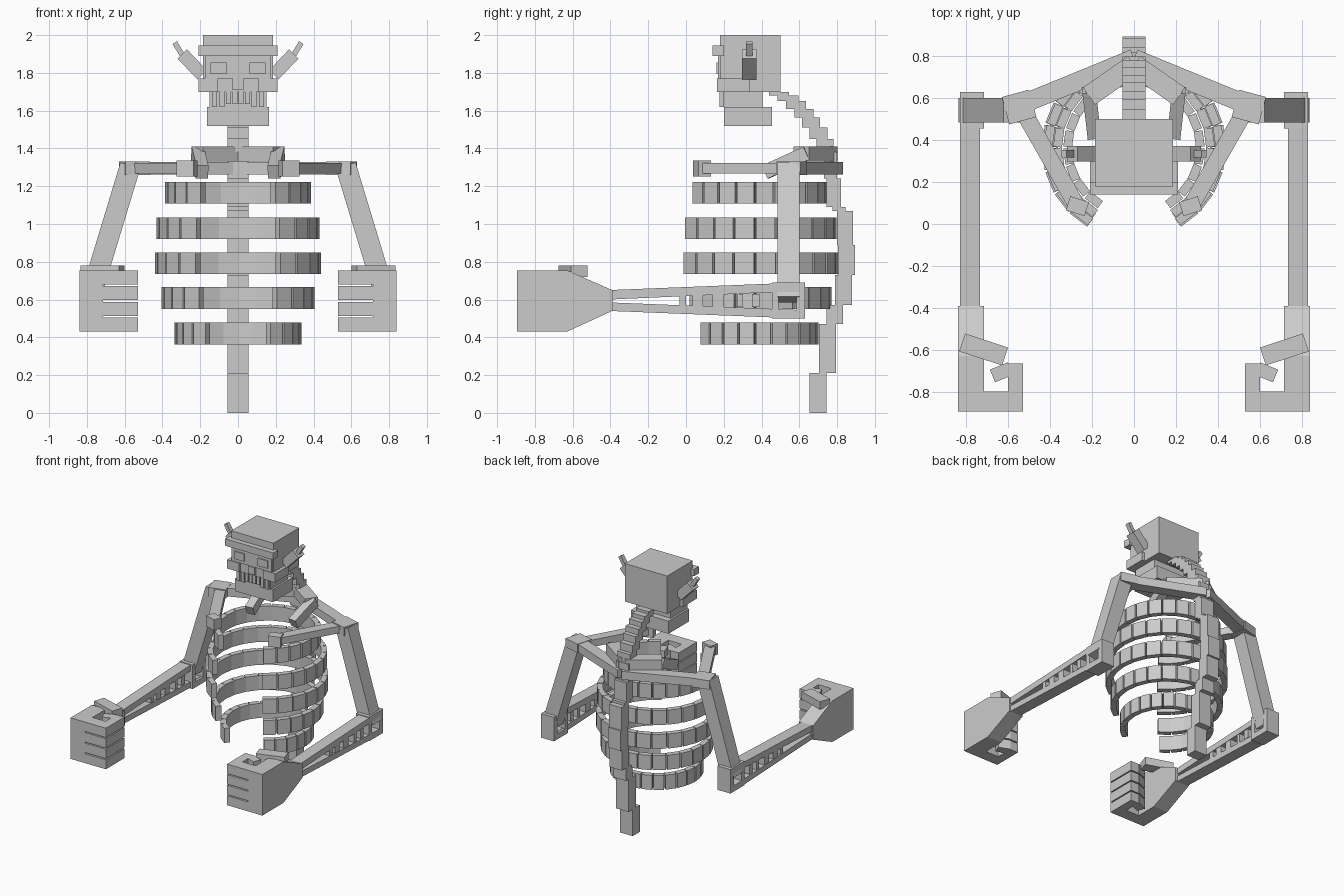
import bpy, bmesh, math
from mathutils import Vector, Matrix

if "Cube" in bpy.data.objects:
    bpy.data.objects.remove(bpy.data.objects["Cube"])

bone = bpy.data.materials.new("light_grey_bone")
bone.diffuse_color = (0.6, 0.6, 0.6, 1)
bone.use_nodes = True
bone.node_tree.nodes["Principled BSDF"].inputs["Base Color"].default_value = bone.diffuse_color


class Part:
    """Collects several solids into one named object."""

    def __init__(self, name):
        self.name, self.bm = name, bmesh.new()

    def box(self, x0, x1, y0, y1, z0, z1):
        m = Matrix.Translation(((x0 + x1) / 2, (y0 + y1) / 2, (z0 + z1) / 2))
        m = m @ Matrix.Diagonal((abs(x1 - x0), y1 - y0, z1 - z0, 1))
        bmesh.ops.create_cube(self.bm, size=1, matrix=m)

    def beam(self, p, q, w, h, up=(0, 0, 1)):
        """Box running from p to q, w wide across and h along the up direction."""
        p, q = Vector(p), Vector(q)
        d = (q - p).normalized()
        side = d.cross(Vector(up)).normalized()
        rot = Matrix((d, side, side.cross(d))).transposed().to_4x4()
        m = Matrix.Translation((p + q) / 2) @ rot
        m = m @ Matrix.Diagonal(((q - p).length, w, h, 1))
        bmesh.ops.create_cube(self.bm, size=1, matrix=m)

    def prism(self, yz, x0, x1):
        """Side profile extruded across x."""
        f = self.bm.faces.new([self.bm.verts.new((x0, y, z)) for y, z in yz])
        r = bmesh.ops.extrude_face_region(self.bm, geom=[f])
        vs = [v for v in r["geom"] if isinstance(v, bmesh.types.BMVert)]
        bmesh.ops.translate(self.bm, verts=vs, vec=(x1 - x0, 0, 0))

    def done(self, mirror=False):
        bmesh.ops.recalc_face_normals(self.bm, faces=self.bm.faces)
        me = bpy.data.meshes.new(self.name)
        self.bm.to_mesh(me)
        self.bm.free()
        me.materials.append(bone)
        ob = bpy.data.objects.new(self.name, me)
        bpy.context.collection.objects.link(ob)
        if mirror:
            mod = ob.modifiers.new("mirror", "MIRROR")
            mod.use_mirror_merge = False


# Skull: cranium, brow, face and upper jaw
p = Part("skull")
p.box(-.185, .185, .18, .50, 1.70, 2.0)
p.box(-.21, .21, .14, .20, 1.89, 1.945)
p.box(-.15, .15, .195, .405, 1.62, 1.70)
p.box(-.03, .03, .165, .19, 1.71, 1.77)
p.done()

# Cheekbones
p = Part("cheekbones")
p.box(.105, .21, .165, .34, 1.70, 1.77)
p.done(True)

# Face plates and eyes
p = Part("face_plate")
p.box(0, .175, .17, .19, 1.77, 1.89)
p.done(True)
p = Part("eyes")
p.box(.06, .145, .161, .17, 1.795, 1.855)
p.done(True)

# Teeth, with the outer pair longest
p = Part("teeth")
for x, z in ((.016, 1.635), (.05, 1.635), (.085, 1.62), (.125, 1.62)):
    p.box(x - .013, x + .013, .178, .20, z, 1.70)
p.done(True)

p = Part("lower_jaw")
p.box(-.165, .165, .20, .455, 1.52, 1.62)
p.done()

# Ears with thin pointed tips
p = Part("ears")
p.beam((.19, .335, 1.79), (.295, .335, 1.90), .07, .075, (0, 1, 0))
p.beam((.28, .335, 1.87), (.335, .335, 1.96), .028, .035, (0, 1, 0))
p.done(True)

# Spine: stacked vertebrae (front y, back y, bottom z, top z)
p = Part("spine")
for y0, y1, z0, z1 in (
        (.655, .745, 0, .21), (.705, .795, .21, .47), (.745, .83, .47, .57),
        (.79, .88, .57, .73), (.805, .895, .73, .89), (.80, .885, .89, 1.07),
        (.775, .845, 1.07, 1.09), (.745, .82, 1.09, 1.24),
        (.73, .80, 1.24, 1.38), (.69, .78, 1.38, 1.45),
        (.655, .75, 1.45, 1.51), (.615, .71, 1.51, 1.565),
        (.575, .675, 1.565, 1.61), (.53, .635, 1.61, 1.65),
        (.485, .595, 1.65, 1.68), (.44, .545, 1.68, 1.70)):
    p.box(-.055, .055, y0, y1, z0, z1)
p.done()

# Ribs: open rings made of short straight blocks
STEP = math.radians(15)
for i, (z, r) in enumerate(((.42, .335), (.608, .402), (.792, .436),
                            (.977, .428), (1.165, .383))):
    p = Part(f"rib_{i + 1}")
    half = (r - .042) * math.tan(STEP / 2)
    for k in range(-10, 10):
        a = math.pi / 2 + (k + .5) * STEP
        n = Vector((math.cos(a), math.sin(a), 0))
        t = Vector((-n.y, n.x, 0)) * half
        c = Vector((0, .365, z)) + n * (r - .021)
        p.beam(c - t, c + t, .042, .115)
    p.done()

# Short top ribs bending forward and down
p = Part("neck_rib")
p.beam((.0, .76, 1.37), (.215, .61, 1.37), .10, .08)
p.beam((.215, .64, 1.375), (.19, .42, 1.275), .065, .075)
p.done(True)

# Shoulders: blade bar, joint, collar bone and its end block
p = Part("shoulder_blade")
p.beam((.0, .79, 1.295), (.50, .585, 1.295), .09, .065)
p.done(True)
p = Part("shoulder_joint")
d = Vector((.965, -.26, 0)) * .067
c = Vector((.548, .558, 1.295))
p.beam(c - d, c + d, .135, .07)
p.done(True)
p = Part("collar_bone")
p.beam((.53, .54, 1.295), (.28, .10, 1.295), .08, .055)
d = Vector((.95, .3, 0)) * .047
c = Vector((.27, .085, 1.293))
p.beam(c - d, c + d, .07, .085)
p.done(True)

p = Part("upper_arm")
p.beam((.57, .5425, 1.31), (.785, .5425, .60), .115, .11, (1, 0, 0))
p.done(True)

# Forearm: two tapering rails with rungs, ending in the elbow
p = Part("forearm")
p.prism([(-.41, .60), (.60, .645), (.60, .69), (-.41, .65)], .735, .83)
p.prism([(-.41, .54), (.60, .50), (.60, .545), (-.41, .585)], .735, .83)
for y0, y1 in ((-.035, 0), (.035, .09), (.14, .20), (.27, .30), (.35, .39)):
    p.box(.738, .827, y0, y1, .56, .63)
p.done(True)
p = Part("elbow")
p.box(.715, .83, .455, .63, .50, .545)
p.box(.715, .83, .455, .63, .64, .69)
p.box(.715, .83, .455, .49, .545, .64)
p.box(.715, .83, .585, .63, .545, .64)
p.done(True)

# Hand: palm tapering to the wrist
p = Part("palm")
p.prism([(-.895, .43), (-.63, .43), (-.39, .54), (-.39, .65),
         (-.63, .755), (-.895, .755)], .715, .84)
p.done(True)

# Four curled fingers
p = Part("fingers")
for i in range(4):
    z = .43 + i * .0835
    p.box(.53, .72, -.895, -.80, z, z + .0745)
    p.box(.53, .60, -.80, -.665, z, z + .0745)
    p.beam((.59, -.69, z + .037), (.675, -.725, z + .037), .065, .0745)
p.done(True)

# Thumb laid over the fist
p = Part("thumb")
p.beam((.615, -.632, .75), (.82, -.565, .75), .09, .06)
p.done(True)
